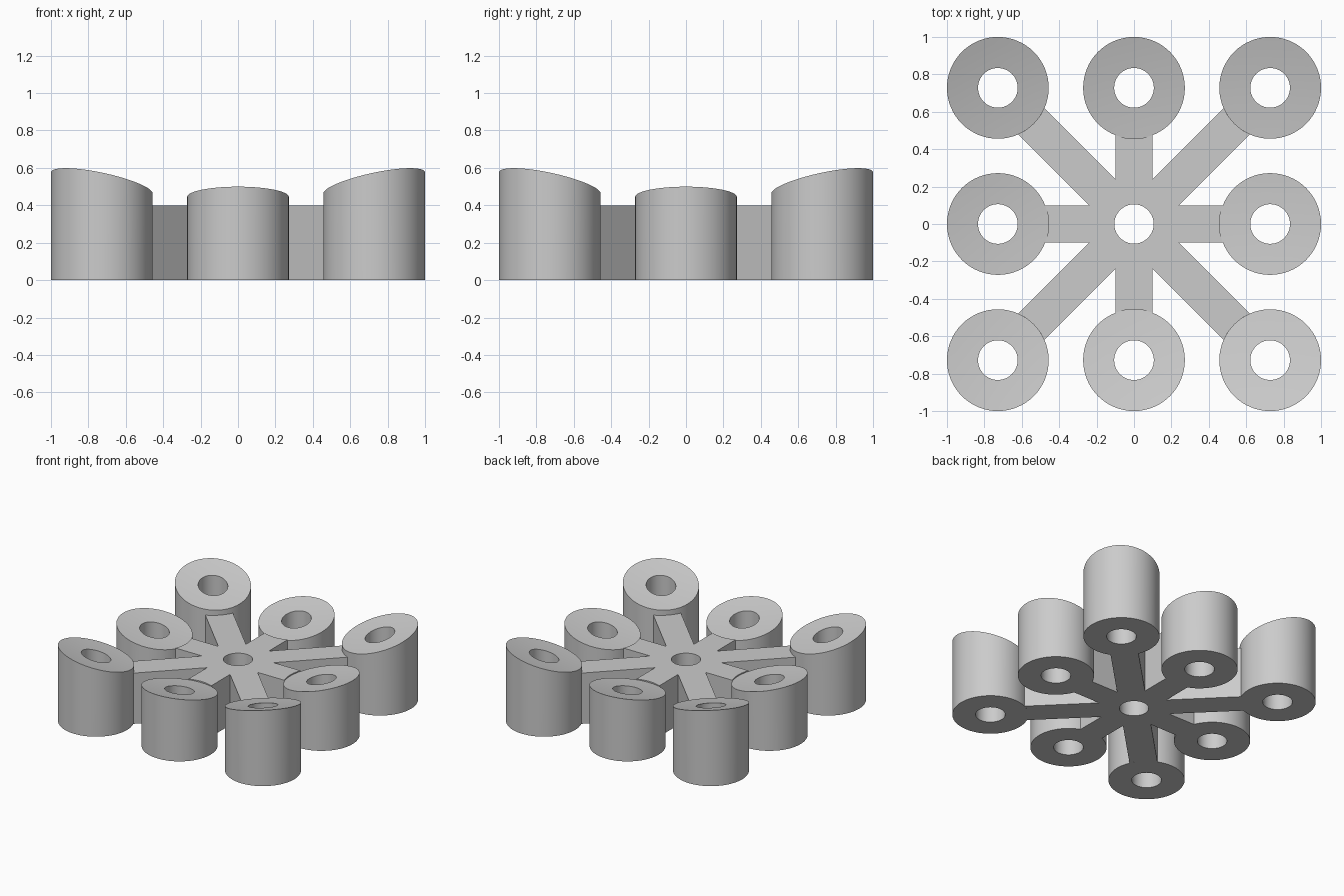
import bpy, bmesh, math

if "Cube" in bpy.data.objects:
    bpy.data.objects.remove(bpy.data.objects["Cube"])

TUBE_R, HOLE_R, PITCH = 0.272, 0.106, 0.728
HUB_H, ARM_HALF = 0.4, 0.1
BOWL_R, BOWL_BASE = 3.7, 0.362      # spherical dish that trims the tube tops
SEG = 64

grey = bpy.data.materials.new("light grey")
grey.diffuse_color = (0.6, 0.6, 0.6, 1)
grey.use_nodes = True
grey.node_tree.nodes["Principled BSDF"].inputs["Base Color"].default_value = grey.diffuse_color


def bowl(x, y):
    return BOWL_BASE + BOWL_R - math.sqrt(BOWL_R ** 2 - x * x - y * y)


def finish(ob):
    ob.data.materials.clear()
    ob.data.materials.append(grey)
    bpy.ops.object.select_all(action='DESELECT')
    ob.select_set(True)
    bpy.context.view_layer.objects.active = ob
    bpy.ops.object.shade_smooth_by_angle(angle=math.radians(30))


def make_tube(name, cx, cy):
    # closed section: outer wall, dished top, bore, flat bottom
    radii = [TUBE_R + (HOLE_R - TUBE_R) * i / 4 for i in range(5)]
    section = [(TUBE_R, False)] + [(r, True) for r in radii] + [(HOLE_R, False)]
    bm = bmesh.new()
    rings = []
    for r, top in section:
        ring = []
        for k in range(SEG):
            a = 2 * math.pi * k / SEG
            x, y = cx + r * math.cos(a), cy + r * math.sin(a)
            ring.append(bm.verts.new((x, y, bowl(x, y) if top else 0)))
        rings.append(ring)
    for i, lower in enumerate(rings):
        upper = rings[(i + 1) % len(rings)]
        for k in range(SEG):
            n = (k + 1) % SEG
            bm.faces.new((lower[k], lower[n], upper[n], upper[k]))
    bmesh.ops.recalc_face_normals(bm, faces=bm.faces)
    mesh = bpy.data.meshes.new(name)
    bm.to_mesh(mesh)
    bm.free()
    ob = bpy.data.objects.new(name, mesh)
    bpy.context.collection.objects.link(ob)
    finish(ob)


# Eight tubes around the hub
for i in (-1, 0, 1):
    for j in (-1, 0, 1):
        if i or j:
            make_tube("corner_tube" if i and j else "side_tube", i * PITCH, j * PITCH)

# Eight-armed hub: arm ends follow the tube walls
outline = []
for s in range(8):
    a = s * math.pi / 4
    dist = PITCH * (math.sqrt(2) if s % 2 else 1)
    root = ARM_HALF / math.tan(math.pi / 8)
    half = math.asin(ARM_HALF / TUBE_R)
    pts = [(root, -ARM_HALF)]
    for k in range(-3, 4):
        t = half * k / 3
        pts.append((dist - TUBE_R * math.cos(t), TUBE_R * math.sin(t)))
    outline += [(x * math.cos(a) - y * math.sin(a), x * math.sin(a) + y * math.cos(a))
                for x, y in pts]
bore = [(0.105 * math.cos(2 * math.pi * k / SEG), 0.105 * math.sin(2 * math.pi * k / SEG))
        for k in range(SEG)]

# Extruded as a filled curve so the bore becomes a through hole
curve = bpy.data.curves.new("star_hub", 'CURVE')
curve.dimensions = '2D'
curve.fill_mode = 'BOTH'
curve.extrude = HUB_H / 2
for loop in (outline, bore):
    spline = curve.splines.new('POLY')
    spline.points.add(len(loop) - 1)
    for p, (x, y) in zip(spline.points, loop):
        p.co = (x, y, 0, 1)
    spline.use_cyclic_u = True
hub = bpy.data.objects.new("star_hub", curve)
hub.location.z = HUB_H / 2
bpy.context.collection.objects.link(hub)
bpy.ops.object.select_all(action='DESELECT')
hub.select_set(True)
bpy.context.view_layer.objects.active = hub
bpy.ops.object.convert(target='MESH')
hub = bpy.context.view_layer.objects.active
bm = bmesh.new()
bm.from_mesh(hub.data)
bmesh.ops.remove_doubles(bm, verts=bm.verts, dist=0.0005)
bmesh.ops.recalc_face_normals(bm, faces=bm.faces)
bm.to_mesh(hub.data)
bm.free()
finish(hub)
